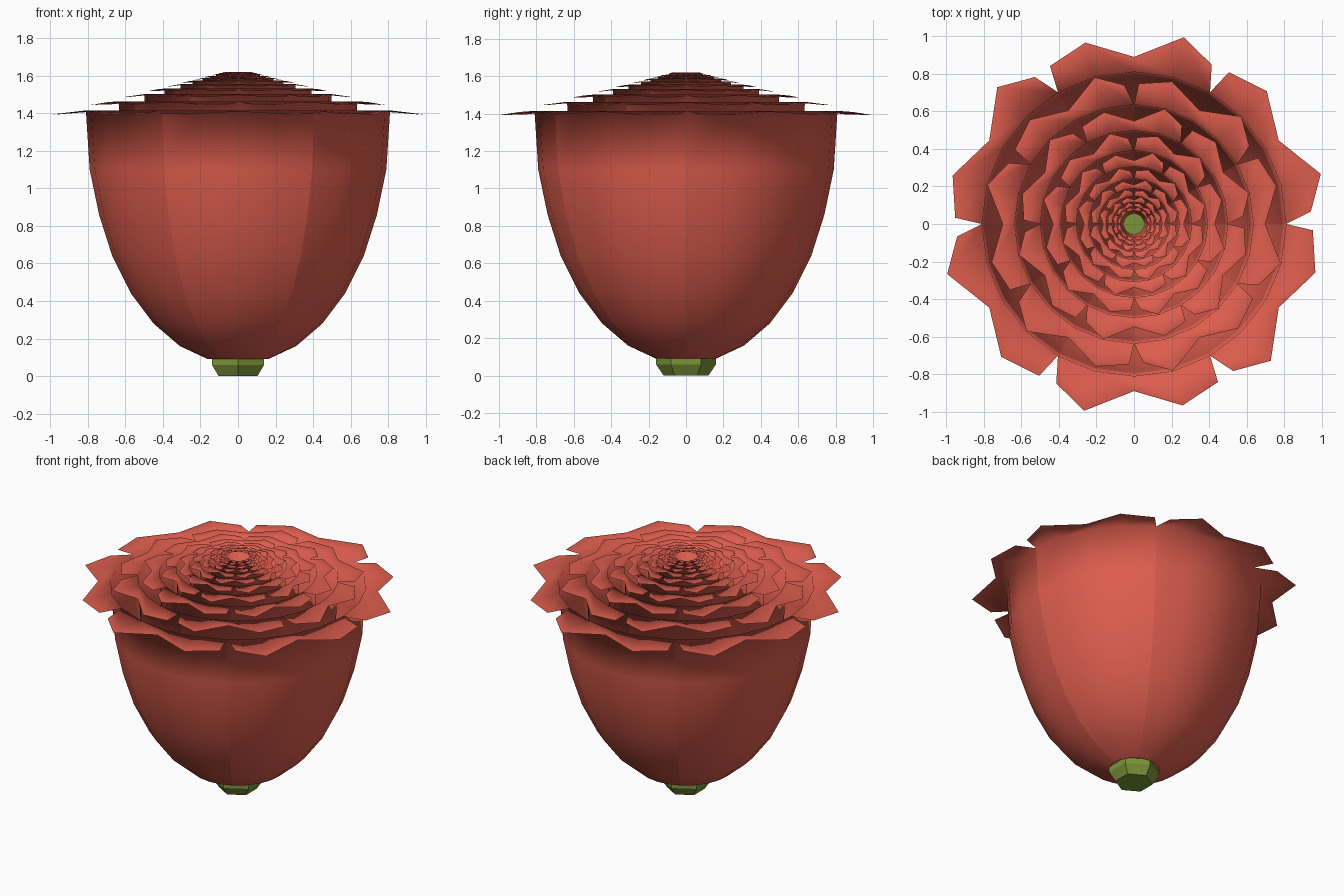
import bpy, bmesh, math

if "Cube" in bpy.data.objects:
    bpy.data.objects.remove(bpy.data.objects["Cube"])


def material(name, rgb):
    m = bpy.data.materials.new(name)
    m.diffuse_color = (*rgb, 1)
    m.use_nodes = True
    m.node_tree.nodes["Principled BSDF"].inputs["Base Color"].default_value = m.diffuse_color
    return m


RED = material("petal red", (0.72, 0.11, 0.075))
GREEN = material("calyx green", (0.20, 0.30, 0.04))


def finish(bm, name, mat, smooth):
    me = bpy.data.meshes.new(name)
    for f in bm.faces:
        f.smooth = smooth
    bm.to_mesh(me)
    bm.free()
    me.materials.append(mat)
    ob = bpy.data.objects.new(name, me)
    bpy.context.collection.objects.link(ob)
    return ob


def polar(r, deg, z):
    a = math.radians(deg)
    return (r * math.cos(a), r * math.sin(a), z)


def bridge(bm, lower, upper, closed=False):
    n = len(lower)
    for i in range(n if closed else n - 1):
        j = (i + 1) % n
        bm.faces.new((lower[i], lower[j], upper[j], upper[i]))


# Cup profile of the outer petals (radius, height) and the ragged lip (angle, radius, drop)
CUP = [(0.16, 0.09), (0.31, 0.16), (0.45, 0.28), (0.57, 0.44), (0.67, 0.64),
       (0.74, 0.86), (0.79, 1.10), (0.81, 1.415)]
LIP = [(-26, 0.944, 0.018), (-15, 1.03, 0.022), (0, 0.89, 0.006),
       (15, 1.0, 0.022), (28, 0.953, 0.018)]
COLUMNS = [-30, -15, 0, 15, 30]


def petal_ring(k):
    s = 0.785 ** k
    top = 1.415 + 0.225 * (1 - s)
    base = max(0.16 * s, 0.055)
    rim = 0.81 * s
    bm = bmesh.new()
    for p in range(6):
        centre = 30 + 60 * p + 30 * k
        prev = None
        for r, z in CUP:
            rr = base + (rim - base) * (r - 0.16) / 0.65
            zz = 0.09 + (top - 0.09) * (z - 0.09) / 1.325
            row = [bm.verts.new(polar(rr, centre + a, zz)) for a in COLUMNS]
            if prev:
                bridge(bm, prev, row)
            prev = row
        # outward-curling lip with two points
        lip = [bm.verts.new(polar(r * s, centre + a, top - d * (0.3 + 0.7 * s)))
               for a, r, d in LIP]
        bridge(bm, prev, lip)
    finish(bm, f"petal_ring_{k + 1}", RED, True)


for k in range(11):
    petal_ring(k)

# Six-sided calyx under the flower
bm = bmesh.new()
rows = [[bm.verts.new(polar(r, 30 + 60 * i, z)) for i in range(6)]
        for r, z in [(0.12, 0.0), (0.16, 0.06), (0.16, 0.10)]]
bm.faces.new(rows[0][::-1])
bridge(bm, rows[0], rows[1], True)
bridge(bm, rows[1], rows[2], True)
bm.faces.new(rows[2])
finish(bm, "calyx", GREEN, False)
